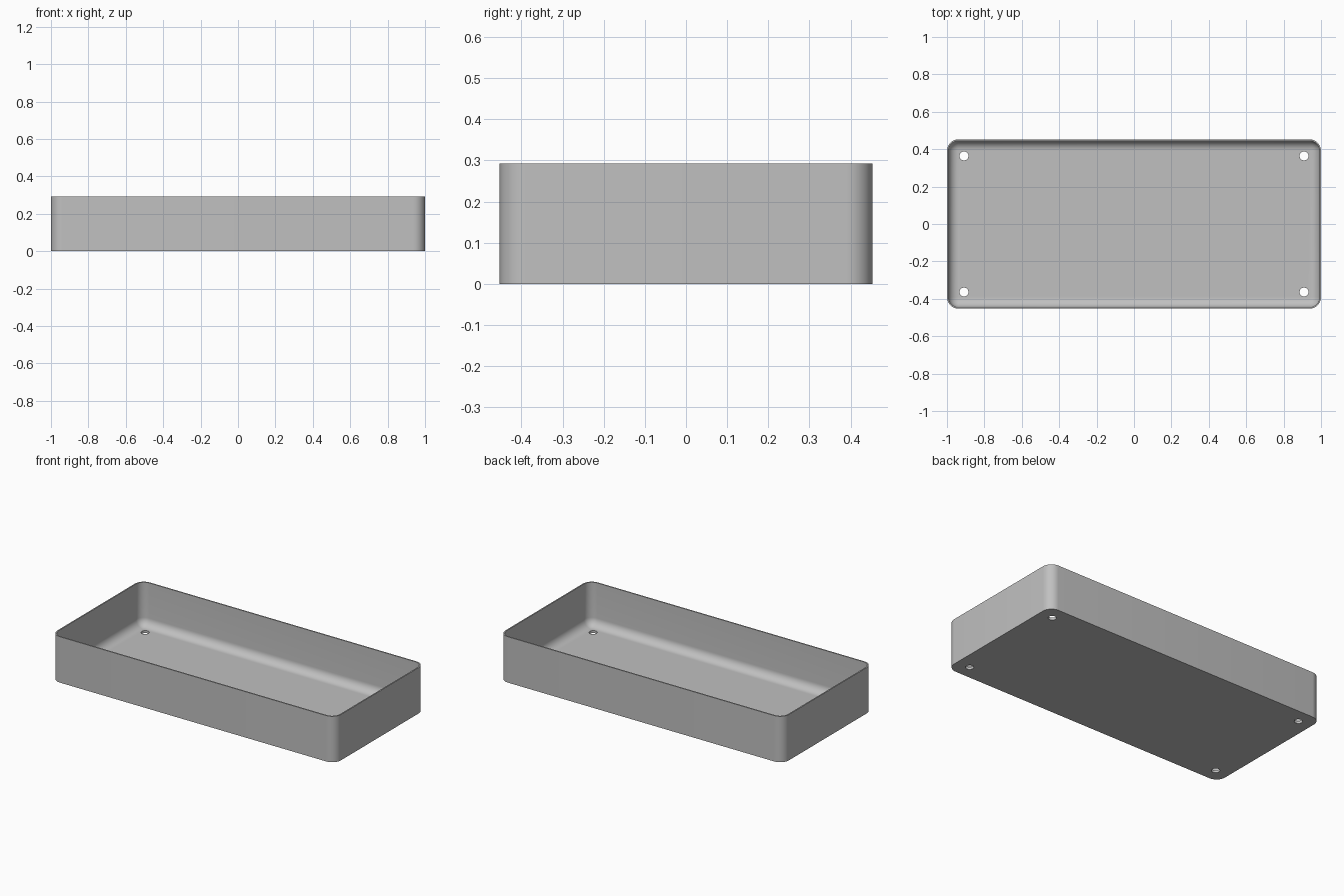
import bpy
import bmesh
from math import sin, cos, pi

cube = bpy.data.objects.get("Cube")
if cube:
    bpy.data.objects.remove(cube, do_unlink=True)

HALF_X, HALF_Y, HEIGHT = 1.0, 0.453, 0.292
CORNER, WALL, FLOOR, FILLET = 0.062, 0.008, 0.016, 0.052
HOLE_X, HOLE_Y, HOLE_RADIUS = 0.909, 0.364, 0.024
STEPS = 10

grey = bpy.data.materials.new("plain grey")
grey.use_nodes = True
colour = (0.53, 0.53, 0.53, 1)
grey.diffuse_color = colour
grey.node_tree.nodes["Principled BSDF"].inputs["Base Color"].default_value = colour


def rounded_ring(bm, inset, z):
    """Rounded rectangle of vertices, moved inward by inset."""
    radius = CORNER - inset
    ring = []
    for i, (sx, sy) in enumerate([(1, 1), (-1, 1), (-1, -1), (1, -1)]):
        for k in range(STEPS + 1):
            a = (i + k / STEPS) * pi / 2
            ring.append(bm.verts.new((sx * (HALF_X - CORNER) + radius * cos(a),
                                      sy * (HALF_Y - CORNER) + radius * sin(a), z)))
    return ring


# Tray shell: outer wall, rim, inner wall, then a rounded edge into the floor
profile = [(0, 0), (0, HEIGHT), (WALL, HEIGHT)]
for k in range(STEPS + 1):
    a = k / STEPS * pi / 2
    profile.append((WALL + FILLET * (1 - cos(a)), FLOOR + FILLET * (1 - sin(a))))

bm = bmesh.new()
rings = [rounded_ring(bm, inset, z) for inset, z in profile]
for low, high in zip(rings, rings[1:]):
    for k in range(len(low)):
        n = (k + 1) % len(low)
        bm.faces.new((low[k], low[n], high[n], high[k]))
bm.faces.new(rings[0][::-1])
bm.faces.new(rings[-1])
bmesh.ops.recalc_face_normals(bm, faces=bm.faces)
mesh = bpy.data.meshes.new("tray")
bm.to_mesh(mesh)
bm.free()
tray = bpy.data.objects.new("tray", mesh)
bpy.context.collection.objects.link(tray)
mesh.materials.append(grey)

# Screw holes, one through each corner of the floor
bm = bmesh.new()
for sx in (-1, 1):
    for sy in (-1, 1):
        made = bmesh.ops.create_cone(bm, cap_ends=True, segments=32, radius1=HOLE_RADIUS,
                                     radius2=HOLE_RADIUS, depth=0.2)
        bmesh.ops.translate(bm, verts=made["verts"], vec=(sx * HOLE_X, sy * HOLE_Y, 0))
cutter_mesh = bpy.data.meshes.new("hole_cutters")
bm.to_mesh(cutter_mesh)
bm.free()
cutter_mesh.materials.append(grey)
cutter = bpy.data.objects.new("hole_cutters", cutter_mesh)
cutter.hide_render = True
bpy.context.collection.objects.link(cutter)

cut = tray.modifiers.new("holes", "BOOLEAN")
cut.operation = "DIFFERENCE"
cut.solver = "EXACT"
cut.object = cutter
for obj in bpy.context.selected_objects:
    obj.select_set(False)
bpy.context.view_layer.objects.active = tray
tray.select_set(True)
bpy.ops.object.modifier_apply(modifier=cut.name)
bpy.data.objects.remove(cutter, do_unlink=True)

# Smooth curves, sharp rim, base and hole edges
bpy.ops.object.shade_smooth_by_angle(angle=pi / 6)
